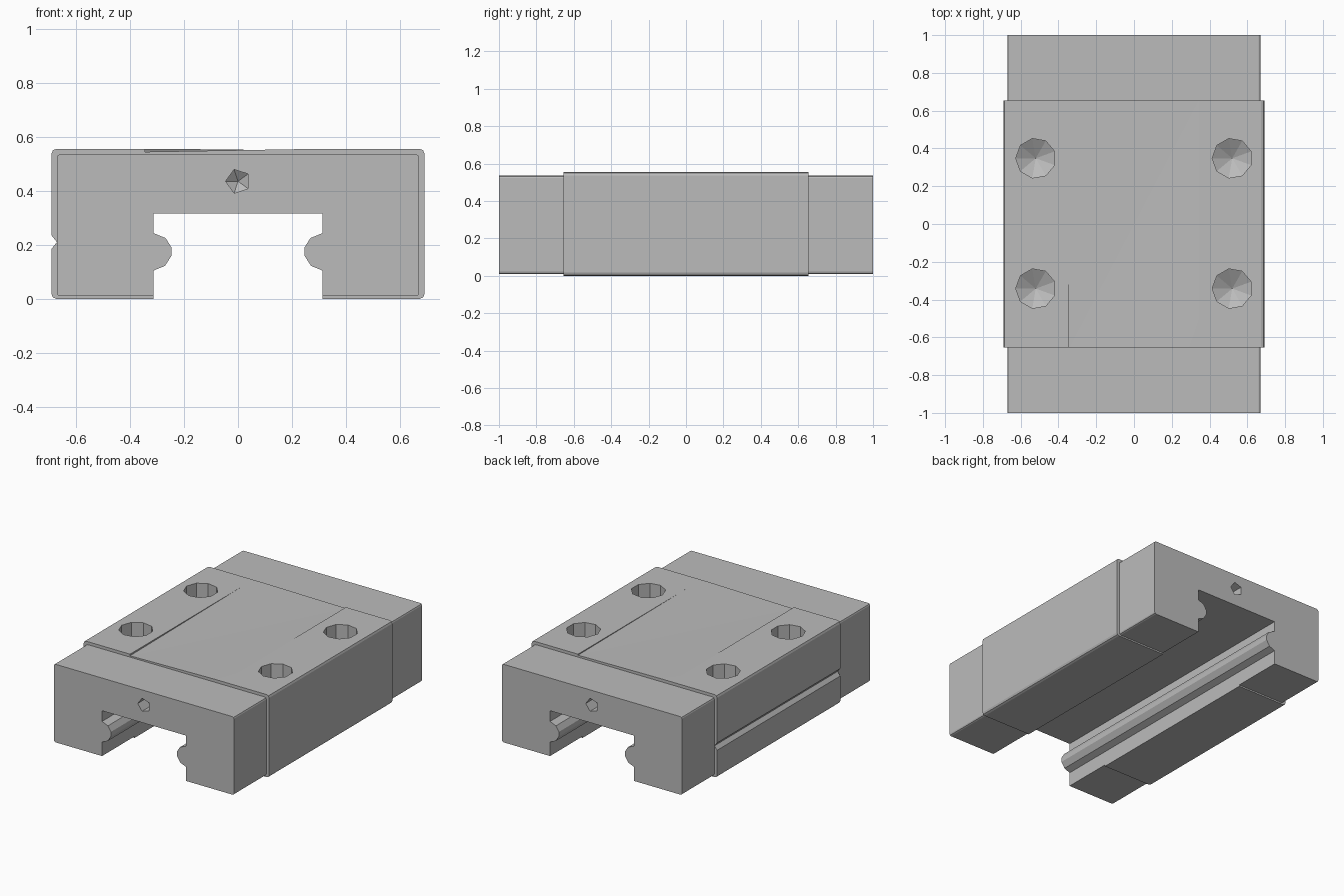
import bpy
import bmesh
import math
from mathutils import Vector

old = bpy.data.objects.get("Cube")
if old:
    bpy.data.objects.remove(old, do_unlink=True)

steel = bpy.data.materials.new("brushed_grey")
steel.use_nodes = True
steel.diffuse_color = (0.5, 0.5, 0.5, 1)
steel.node_tree.nodes["Principled BSDF"].inputs["Base Color"].default_value = (0.5, 0.5, 0.5, 1)

# Inner wall of the rail channel with its bearing ridge, from bottom to top
CHANNEL = [(0.312, 0.105), (0.27, 0.122), (0.246, 0.16), (0.246, 0.19),
           (0.268, 0.225), (0.312, 0.243), (0.312, 0.315)]


def make_object(name, bm):
    bmesh.ops.recalc_face_normals(bm, faces=bm.faces[:])
    mesh = bpy.data.meshes.new(name)
    bm.to_mesh(mesh)
    bm.free()
    mesh.materials.append(steel)
    obj = bpy.data.objects.new(name, mesh)
    bpy.context.collection.objects.link(obj)
    return obj


def rounded(cx, cz, r, start):
    return [(cx + r * math.cos(math.radians(start + a)),
             cz + r * math.sin(math.radians(start + a))) for a in (0, 45, 90)]


def saddle(name, half, bottom, top, r, y0, y1, groove=()):
    """Extrude an upside-down U outline along y."""
    right = [(0.312, bottom)] + rounded(half - r, bottom + r, r, -90)
    right += rounded(half - r, top - r, r, 0)
    left = [(-x, z) for x, z in reversed(right)]
    left[3:3] = groove
    inner = [(-x, z) for x, z in CHANNEL] + CHANNEL[::-1]
    bm = bmesh.new()
    face = bm.faces.new([bm.verts.new((x, y0, z)) for x, z in right + left + inner])
    out = bmesh.ops.extrude_face_region(bm, geom=[face])
    moved = [g for g in out["geom"] if isinstance(g, bmesh.types.BMVert)]
    bmesh.ops.translate(bm, verts=moved, vec=(0, y1 - y0, 0))
    return make_object(name, bm)


def cut(obj, cutter):
    cutter.hide_render = True
    mod = obj.modifiers.new("cut", 'BOOLEAN')
    mod.operation = 'DIFFERENCE'
    mod.solver = 'EXACT'
    mod.object = cutter
    bpy.context.view_layer.objects.active = obj
    bpy.ops.object.modifier_apply(modifier=mod.name)
    bpy.data.objects.remove(cutter, do_unlink=True)


def drill(obj, start, inward, r, depth, tip, sides):
    """Blind hole with a conical floor."""
    d = Vector(inward)
    turn = d.to_track_quat('Z', 'Y')
    bm = bmesh.new()
    rings = [[bm.verts.new(Vector(start) + turn @ Vector(
        (r * math.cos(math.tau * i / sides), r * math.sin(math.tau * i / sides), h)))
        for i in range(sides)] for h in (-0.05, depth)]
    apex = bm.verts.new(Vector(start) + d * (depth + tip))
    bm.faces.new(rings[0])
    for i in range(sides):
        j = (i + 1) % sides
        bm.faces.new((rings[0][i], rings[0][j], rings[1][j], rings[1][i]))
        bm.faces.new((rings[1][i], rings[1][j], apex))
    cut(obj, make_object("hole_cutter", bm))


# Main block, with a shallow V groove along its right side
body = saddle("carriage_body", 0.69, 0, 0.555, 0.018, -0.655, 0.655,
              [(-0.69, 0.235), (-0.67, 0.21), (-0.69, 0.185)])

# Slightly sunken top panel, lowest along one diagonal
bm = bmesh.new()
corners = [(-0.345, -0.66, 0.544), (0.345, -0.66, 0.556),
           (0.345, 0.66, 0.548), (-0.345, 0.66, 0.556)]
low = [bm.verts.new(c) for c in corners]
high = [bm.verts.new((x, y, 0.6)) for x, y, z in corners]
bm.faces.new(high)
bm.faces.new((low[0], low[1], low[2]))
bm.faces.new((low[0], low[2], low[3]))
for i in range(4):
    j = (i + 1) % 4
    bm.faces.new((low[i], low[j], high[j], high[i]))
cut(body, make_object("panel_cutter", bm))

# Four mounting holes
for x in (-0.52, 0.52):
    for y in (-0.342, 0.348):
        drill(body, (x, y, 0.555), (0, 0, -1), 0.106, 0.2, 0.06, 9)

# End caps, each with a small lubrication port
for name, side in (("front_end_cap", -1), ("rear_end_cap", 1)):
    cap = saddle(name, 0.67, 0.01, 0.535, 0.012, side * 0.655, side)
    drill(cap, (0, side, 0.435), (0, -side, 0), 0.046, 0.09, 0.03, 5)
